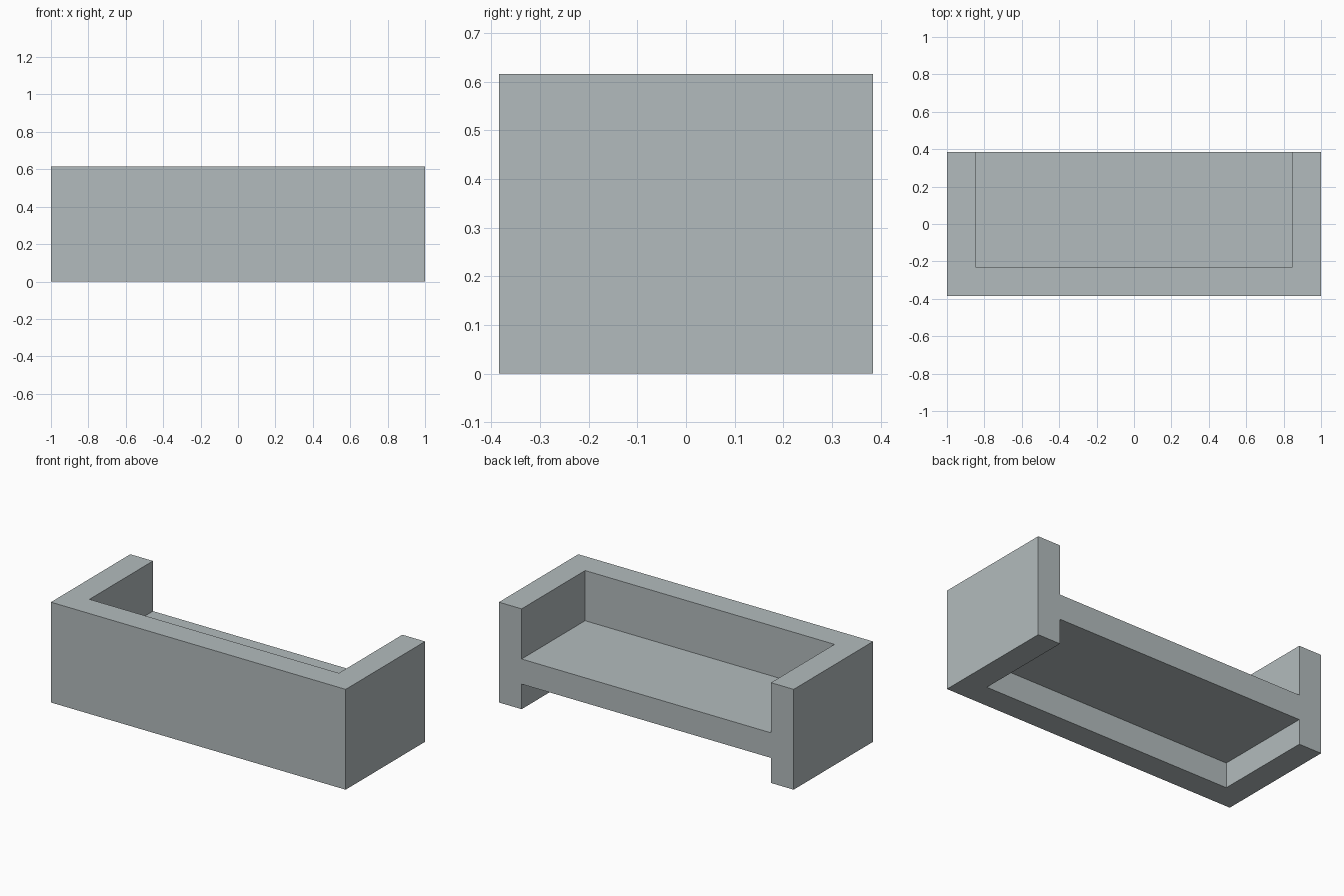
import bpy
import bmesh

cube = bpy.data.objects.get("Cube")
if cube:
    bpy.data.objects.remove(cube, do_unlink=True)

U = 2 / 13                      # wall thickness, the module of the whole piece
X, Y, H = 1.0, 2.5 * U, 4 * U   # half width, half depth, height

grey = bpy.data.materials.new("pale grey")
grey.use_nodes = True
colour = (0.45, 0.50, 0.51, 1)
grey.diffuse_color = colour
grey.node_tree.nodes["Principled BSDF"].inputs["Base Color"].default_value = colour


def extrude_outline(name, outline, z0, z1):
    """Raise a flat counter-clockwise outline from z0 to z1."""
    bm = bmesh.new()
    face = bm.faces.new([bm.verts.new((x, y, z0)) for x, y in outline])
    result = bmesh.ops.extrude_face_region(bm, geom=[face], use_keep_orig=True)
    top = [v for v in result["geom"] if isinstance(v, bmesh.types.BMVert)]
    bmesh.ops.translate(bm, verts=top, vec=(0, 0, z1 - z0))
    bmesh.ops.recalc_face_normals(bm, faces=bm.faces[:])
    mesh = bpy.data.meshes.new(name)
    bm.to_mesh(mesh)
    bm.free()
    mesh.materials.append(grey)
    obj = bpy.data.objects.new(name, mesh)
    bpy.context.collection.objects.link(obj)
    return obj


xi, yi = X - U, -Y + U          # inner faces of the walls

# Backrest and both arms as one U-shaped wall, open towards +y
extrude_outline("backrest_and_arms",
                [(-X, -Y), (X, -Y), (X, Y), (xi, Y),
                 (xi, yi), (-xi, yi), (-xi, Y), (-X, Y)], 0, H)

# Seat slab held between the arms, clear of the ground
extrude_outline("seat", [(-xi, yi), (xi, yi), (xi, Y), (-xi, Y)], U, 2 * U)
